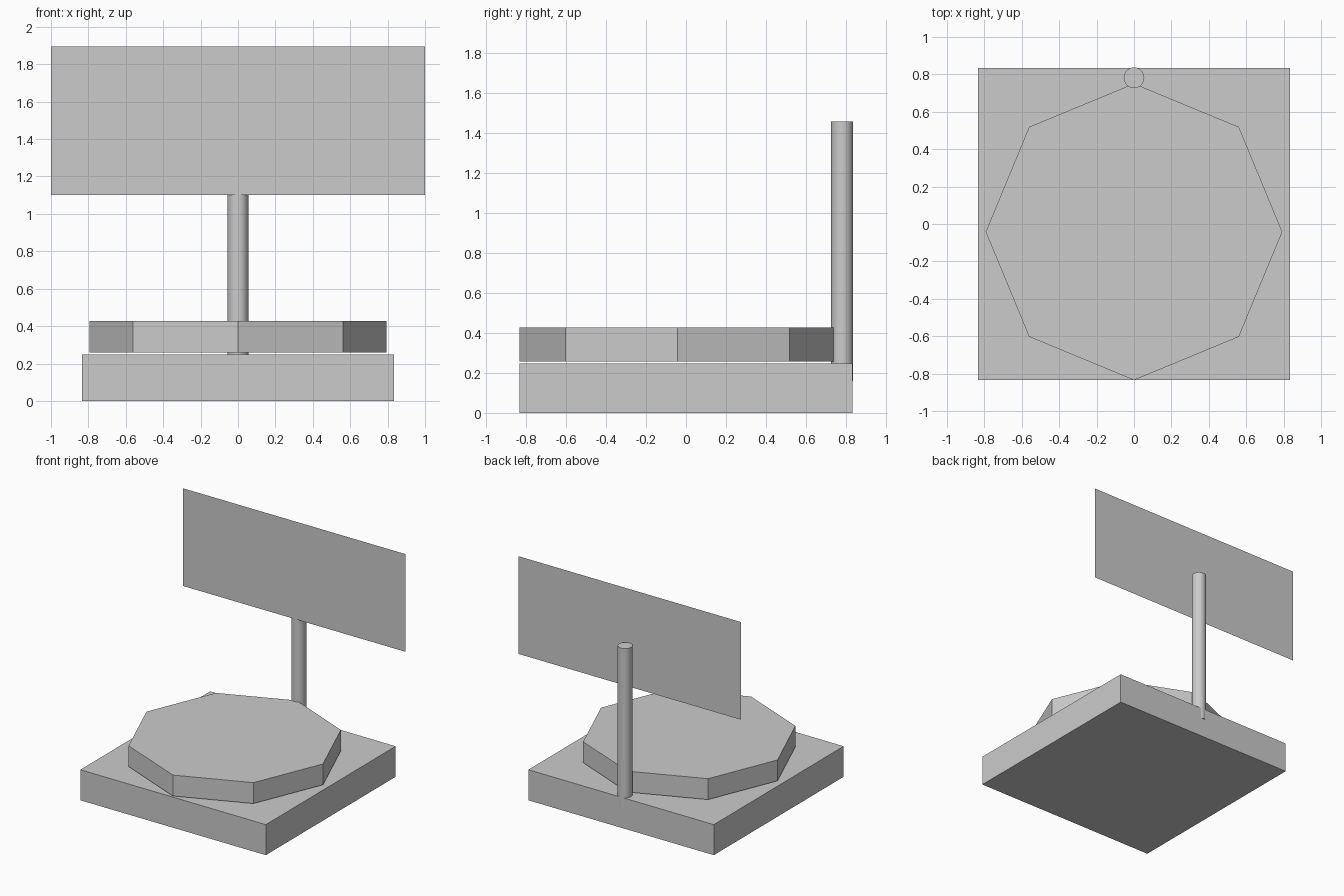
import bpy
from math import pi

if "Cube" in bpy.data.objects:
    bpy.data.objects.remove(bpy.data.objects["Cube"])


def finish(name, scale=(1, 1, 1)):
    obj = bpy.context.object
    obj.name = name
    obj.scale = scale
    bpy.ops.object.transform_apply(location=False, rotation=True, scale=True)
    return obj


def cylinder(name, sides, radius, y, z0, z1):
    bpy.ops.mesh.primitive_cylinder_add(vertices=sides, radius=radius, depth=z1 - z0,
                                        location=(0, y, (z0 + z1) / 2))
    return finish(name)


# Square base slab
bpy.ops.mesh.primitive_cube_add(size=1, location=(0, 0, 0.124))
finish("base", (1.666, 1.666, 0.248))

# Octagonal platform floating just above the base
cylinder("platform", 8, 0.793, -0.042, 0.258, 0.428)

# Round post, sunk into the back edge of the base
cylinder("post", 32, 0.055, 0.782, 0.16, 1.46)
bpy.ops.object.shade_smooth_by_angle()

# Thin sign panel in front of the post, facing -y
bpy.ops.mesh.primitive_plane_add(size=1, location=(0, 0.722, 1.498), rotation=(pi / 2, 0, 0))
finish("sign_panel", (2, 0.793, 1))
